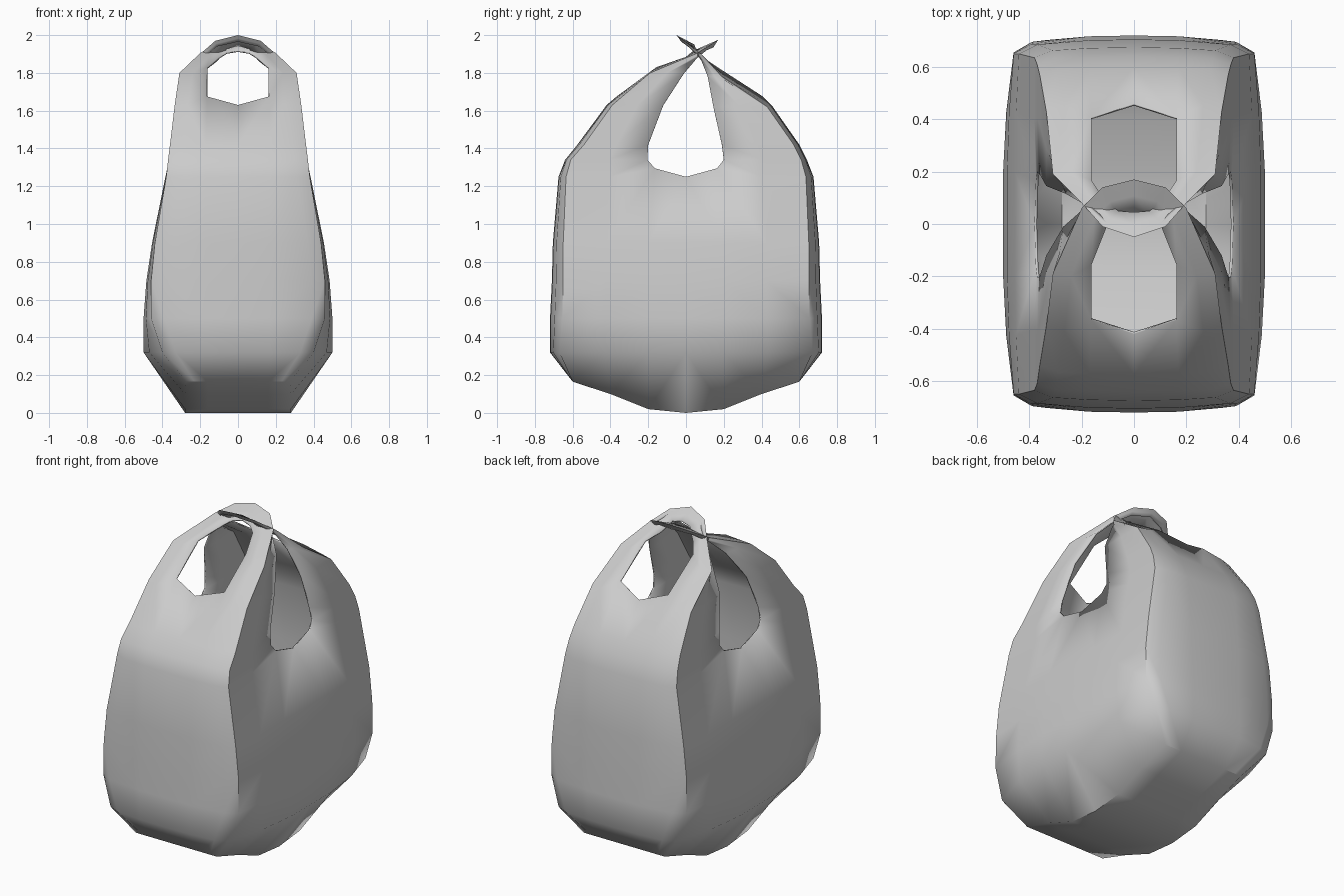
import bpy, bmesh
from mathutils import Vector

if "Cube" in bpy.data.objects:
    bpy.data.objects.remove(bpy.data.objects["Cube"])

# Bag body rows: z, front y, corner x, corner y, side x, side y (y measured outward)
BODY = [(.32, .72, .40, .67, .50, .2), (.5, .72, .46, .655, .50, .2),
        (.7, .71, .46, .65, .485, .2), (.9, .705, .44, .65, .455, .2),
        (1.25, .675, .38, .635, .38, .17)]
# Handle rows in the same form, front and back lean differently
UPPER = {-1: [(1.34, .64, .37, .61, .37, .205), (1.42, .575, .36, .54, .36, .2),
              (1.63, .42, .335, .39, .335, .12), (1.8, .19, .31, .19, .27, .01)],
         1: [(1.34, .64, .37, .61, .37, .2), (1.42, .6, .36, .57, .36, .19),
             (1.62, .46, .335, .43, .335, .145), (1.78, .2, .31, .19, .26, .115)]}
# Strap arch: hole edge, outer fold, flap edge
ARCH = {-1: [((.10, .0, 1.885), (.2, -.06, 1.905), (.19, -.06, 1.88)),
             ((.06, -.03, 1.91), (.12, -.14, 1.955), (.11, -.11, 1.92)),
             ((0, -.045, 1.92), (0, -.17, 1.975), (0, -.145, 1.935))],
        1: [((.11, .09, 1.87), (.2, .08, 1.9), (.19, .075, 1.88)),
            ((.06, .05, 1.935), (.12, -.01, 1.97), (.11, .01, 1.94)),
            ((0, .045, 1.95), (0, -.05, 2.0), (0, -.025, 1.965))]}

bm = bmesh.new()


def quadrant(sx, sy):
    def vert(p):
        return bm.verts.new((p[0] * sx, p[1] * sy, p[2]))

    def row_points(z, fy, cx, cy, ex, ey):
        return [(0, fy, z), (.17, fy - .003, z), (cx - .07, (fy + cy) / 2 + .008, z),
                (cx, cy, z), (cx * .3 + ex * .7, (cy + ey) / 2, z), (ex, ey, z), (ex, 0, z)]

    # underside edge, then walls
    base = [(0, .6, .165), (.16, .6, .165), (.23, .6, .165), (.275, .6, .165),
            (.28, .4, .1), (.28, .2, .02), (.28, 0, 0)]
    pts = [base] + [row_points(*r) for r in BODY]
    pts[-1][5] = (.375, .165, 1.295)
    pts += [row_points(*r) for r in UPPER[sy]]
    hole, top = len(pts) - 2, len(pts) - 1
    pts[hole][1] = (.163, pts[hole][1][1] - .05, 1.675)
    pts[top][1] = (.163, pts[top][1][1] - .03, 1.83)
    # strap over the top
    for a, b, c in ARCH[sy]:
        a, b, c = Vector(a), Vector(b), Vector(c)
        pts.append([None, a, (a + b) / 2, b, (b + c) / 2, c, None])
    rows = [[vert(p) if p else None for p in r] for r in pts]
    for i in range(len(rows) - 1):
        for j in range(6):
            if (j == 0 and i >= hole) or (j == 5 and i >= len(BODY)):
                continue        # handle hole and side mouth
            bm.faces.new((rows[i][j], rows[i][j + 1], rows[i + 1][j + 1], rows[i + 1][j]))
    # bottom panel
    prev = rows[0][:2] + [rows[0][3]]
    bm.faces.new(rows[0][1:4])
    for k in (4, 5, 6):
        e = base[k]
        cur = [vert((0, e[1], e[2])), vert((.16, e[1], e[2])), rows[0][k]]
        for j in range(2):
            bm.faces.new((prev[j], prev[j + 1], cur[j + 1], cur[j]))
        prev = cur


for sx in (-1, 1):
    for sy in (-1, 1):
        quadrant(sx, sy)
loose = [v for v in bm.verts if not v.link_faces]
bmesh.ops.delete(bm, geom=loose, context='VERTS')
bmesh.ops.remove_doubles(bm, verts=bm.verts, dist=.0005)
bmesh.ops.recalc_face_normals(bm, faces=bm.faces)
# make the walls face outward
bm.faces.ensure_lookup_table()
low = min(bm.faces, key=lambda f: f.calc_center_median().z)
if low.normal.z > 0:
    bmesh.ops.reverse_faces(bm, faces=bm.faces)

mesh = bpy.data.meshes.new("carrier_bag")
bm.to_mesh(mesh)
bm.free()
bag = bpy.data.objects.new("carrier_bag", mesh)
bpy.context.collection.objects.link(bag)
bpy.context.view_layer.objects.active = bag
bag.select_set(True)
bpy.ops.object.shade_smooth_by_angle(angle=.9)

# thin sheet thickness
thick = bag.modifiers.new("sheet", 'SOLIDIFY')
thick.thickness = .01
thick.offset = -1
